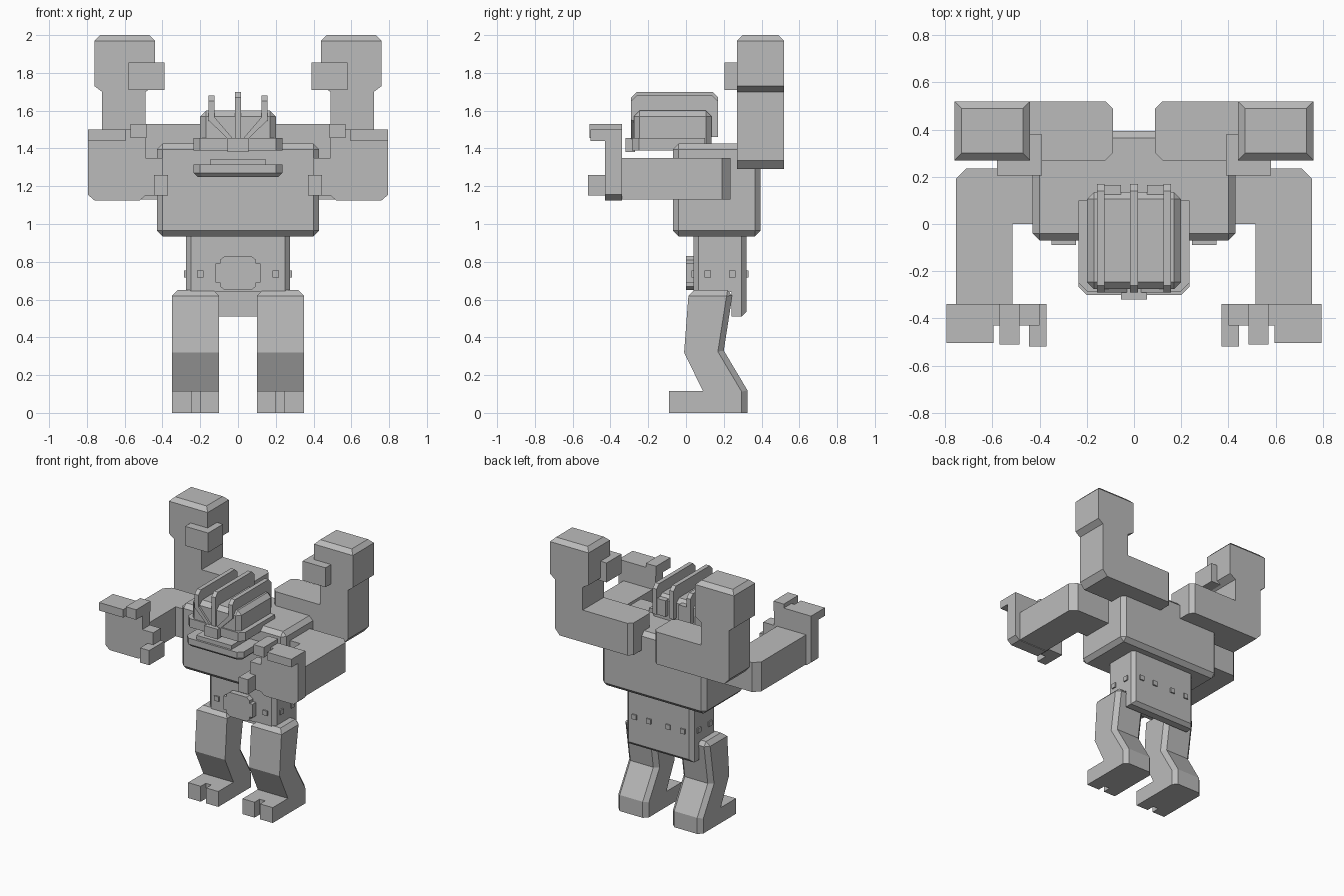
import bpy, bmesh
from mathutils import Vector

cube = bpy.data.objects.get("Cube")
if cube:
    bpy.data.objects.remove(cube, do_unlink=True)

mat = bpy.data.materials.new("plain_grey")
mat.use_nodes = True
grey = (0.5, 0.5, 0.5, 1)
mat.diffuse_color = grey
mat.node_tree.nodes["Principled BSDF"].inputs["Base Color"].default_value = grey


def prism(name, axis, pts, a, b, mirror=False, bevel=0, rule=None):
    """Extrude a profile along an axis; chamfer the edges chosen by rule(mid, direction)."""
    place = {"x": lambda p, t: (t, p[0], p[1]),
             "y": lambda p, t: (p[0], t, p[1]),
             "z": lambda p, t: (p[0], p[1], t)}[axis]
    bm = bmesh.new()
    lo = [bm.verts.new(place(p, a)) for p in pts]
    hi = [bm.verts.new(place(p, b)) for p in pts]
    bm.faces.new(lo)
    bm.faces.new(hi)
    for i in range(len(pts)):
        j = (i + 1) % len(pts)
        bm.faces.new((lo[i], lo[j], hi[j], hi[i]))
    bmesh.ops.recalc_face_normals(bm, faces=bm.faces)
    if bevel:
        chosen = []
        for e in bm.edges:
            p, q = e.verts[0].co, e.verts[1].co
            d = (q - p).normalized()
            if rule is None or rule((p + q) / 2, Vector(map(abs, d))):
                chosen.append(e)
        bmesh.ops.bevel(bm, geom=chosen, offset=bevel, segments=1,
                        affect="EDGES", clamp_overlap=True)
        bmesh.ops.recalc_face_normals(bm, faces=bm.faces)
    me = bpy.data.meshes.new(name)
    bm.to_mesh(me)
    bm.free()
    me.materials.append(mat)
    ob = bpy.data.objects.new(name, me)
    bpy.context.scene.collection.objects.link(ob)
    if mirror:
        m = ob.modifiers.new("Mirror", "MIRROR")
        m.use_mirror_merge = False
    return ob


def box(name, x, y, z, mirror=False, bevel=0, rule=None):
    pts = [(x[0], y[0]), (x[1], y[0]), (x[1], y[1]), (x[0], y[1])]
    return prism(name, "z", pts, z[0], z[1], mirror, bevel, rule)


# Torso and waist
box("torso", (-0.43, 0.43), (-0.07, 0.395), (0.935, 1.425), bevel=0.03)
waist = [(0.04, 0.96), (0.32, 0.96), (0.32, 0.51), (0.24, 0.51), (0.24, 0.64), (0.04, 0.64)]
prism("waist", "x", waist, -0.275, 0.275, bevel=0.025,
      rule=lambda m, d: abs(m.x) > 0.2 and d.z > 0.9 and not 0.1 < m.y < 0.3
      or m.z < 0.52 and m.y > 0.31)

# Belt buckle with stepped corners, and studs around the waist
quarter = [(0.12, 0.69), (0.095, 0.69), (0.095, 0.67), (0.07, 0.65)]
low = quarter + [(-x, z) for x, z in reversed(quarter)]
buckle = low + [(x, 1.48 - z) for x, z in reversed(low)]
prism("buckle", "y", buckle, 0.0, 0.05)
for x in (0.08, 0.2):
    box("back_stud", (x - 0.018, x + 0.018), (0.31, 0.33), (0.717, 0.753), True)
box("front_stud", (0.182, 0.218), (0.03, 0.05), (0.717, 0.753), True)
for y in (0.115, 0.245):
    box("side_stud", (0.265, 0.285), (y - 0.018, y + 0.018), (0.717, 0.753), True)

# Legs and two-toed feet
leg = [(0.015, 0.65), (-0.01, 0.32), (0.09, 0.115), (-0.03, 0.115), (-0.03, 0),
       (0.325, 0), (0.325, 0.12), (0.2, 0.33), (0.25, 0.65)]
prism("leg", "x", leg, 0.1, 0.35, True, 0.03,
      lambda m, d: m.z > 0.64 or (m.y > 0.2 and d.x < 0.5 and m.z > 0.02))
for x in ((0.1, 0.2), (0.245, 0.35)):
    box("toe", x, (-0.09, -0.03), (0, 0.115), True)

# Head
box("skull", (-0.2, 0.2), (-0.275, 0.135), (1.4, 1.6), bevel=0.03,
    rule=lambda m, d: m.z > 1.42)
muzzle = [(-0.235, 0.1), (-0.235, -0.25), (-0.2, -0.285),
          (0.2, -0.285), (0.235, -0.25), (0.235, 0.1)]
prism("upper_jaw", "z", muzzle, 1.39, 1.455)
jaw = [(x, min(y - 0.015, -0.02)) for x, y in muzzle]
prism("lower_jaw", "z", jaw, 1.25, 1.315, bevel=0.02, rule=lambda m, d: m.z < 1.26)
box("lower_teeth", (-0.145, 0.145), (-0.285, -0.05), (1.3, 1.345))
box("nose", (-0.055, 0.055), (-0.32, -0.27), (1.38, 1.455))


# Crest fins running over the skull, and brow ridges down to the nose
def fin(name, x, top, mirror):
    pts = [(-0.29, 1.45 if not mirror else 1.55), (-0.29, top - 0.03), (-0.26, top),
           (0.14, top), (0.17, top - 0.03), (0.17, 1.46), (0.1, 1.46)]
    prism(name, "x", pts, x - 0.016, x + 0.016, mirror)


fin("centre_fin", 0, 1.7, False)
fin("side_fin", 0.14, 1.68, True)
prism("brow_ridge", "y", [(0.124, 1.565), (0.156, 1.55), (0.055, 1.45), (0.025, 1.45)],
      -0.29, -0.26, True)
box("skull_back_plate", (0.055, 0.125), (0.1, 0.165), (1.46, 1.58), True)

# Raised rear arms
rear_arm = [(0.09, 1.29), (0.68, 1.29), (0.72, 1.335), (0.72, 1.75),
            (0.49, 1.75), (0.49, 1.53), (0.09, 1.53)]
prism("rear_arm", "y", rear_arm, 0.27, 0.52, True, 0.03,
      lambda m, d: m.x < 0.1 and d.z > 0.9)
fist = [(0.49, 1.70), (0.72, 1.70), (0.76, 1.73), (0.76, 2.0), (0.44, 2.0), (0.44, 1.73)]
prism("rear_fist", "y", fist, 0.27, 0.52, True, 0.03, lambda m, d: m.z > 1.99)
box("rear_thumb", (0.39, 0.58), (0.205, 0.38), (1.71, 1.855), True)

# Bent front arms
front_arm = [(0.39, 0.235), (0.71, 0.235), (0.755, 0.19), (0.755, -0.35),
             (0.515, -0.35), (0.515, 0.0), (0.39, 0.0)]
prism("front_arm", "z", front_arm, 1.13, 1.35, True)

# Open front hands: palm, hooked fingers and thumb
palm = [(0.49, 1.15), (0.52, 1.125), (0.76, 1.125), (0.795, 1.155), (0.795, 1.5), (0.49, 1.5)]
prism("palm", "y", palm, -0.43, -0.34, True)
box("broad_finger", (0.595, 0.795), (-0.505, -0.34), (1.44, 1.5), True)
box("index_finger", (0.485, 0.57), (-0.51, -0.34), (1.455, 1.53), True)
box("thumb_base", (0.4, 0.5), (-0.43, -0.34), (1.15, 1.35), True)
box("thumb_root", (0.37, 0.5), (-0.43, -0.34), (1.15, 1.26), True)
box("thumb_tip", (0.37, 0.445), (-0.52, -0.42), (1.15, 1.26), True)
